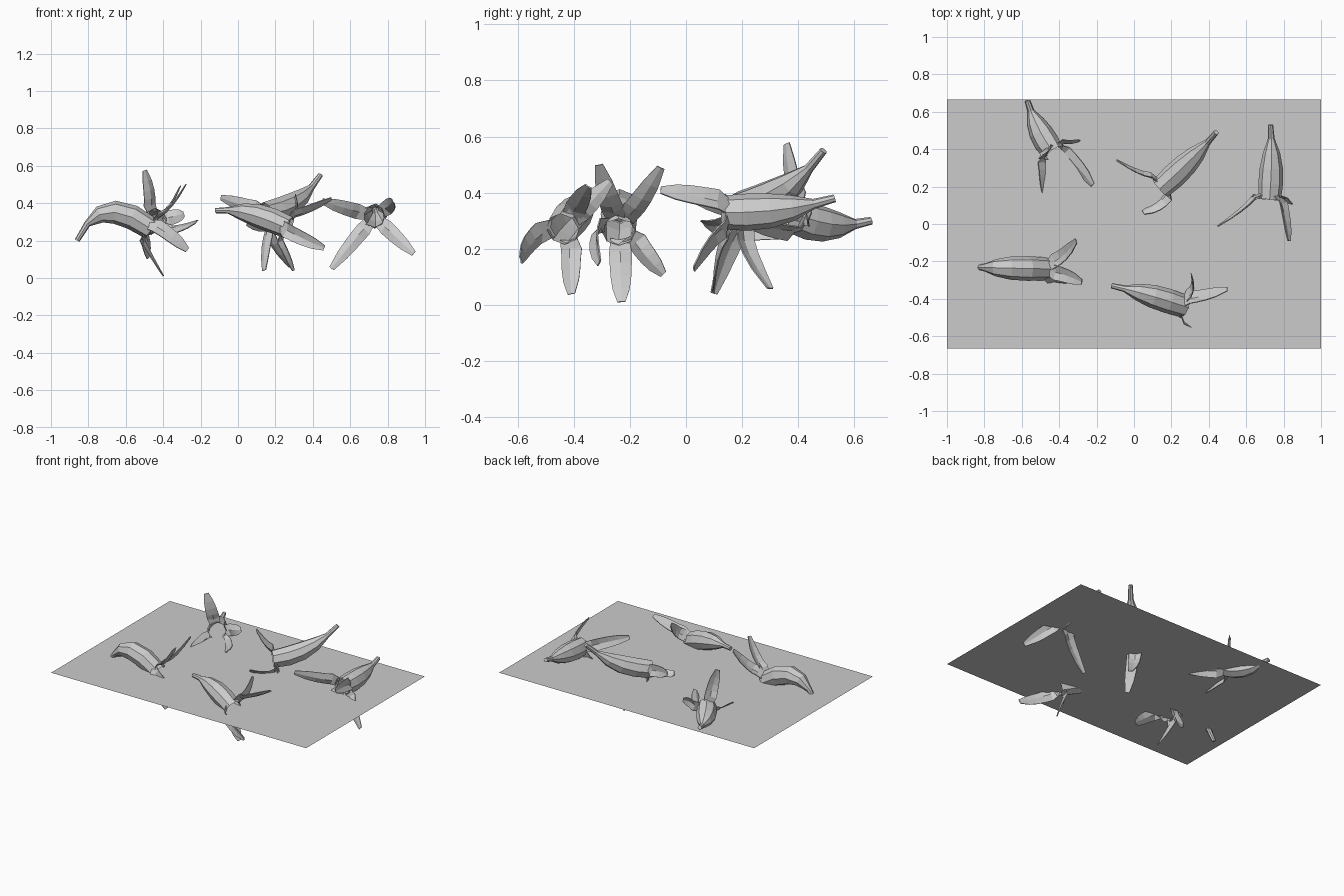
import bpy, bmesh, math
from mathutils import Vector as V

if "Cube" in bpy.data.objects:
    bpy.data.objects.remove(bpy.data.objects["Cube"])

SIDES = 8
RADII = (0.014, 0.018, 0.046, 0.062, 0.066, 0.060)   # stem to open end
STRIP = (0.8, 1.0, 0.95, 0.9, 0.75, 0.35)            # strip width along length


def bezier(a, b, c, t):
    return (1 - t) ** 2 * a + 2 * t * (1 - t) * b + t * t * c


def slope(a, b, c, t):
    return ((1 - t) * (b - a) + t * (c - b)).normalized()


def finish(name, bm, thick=0.0):
    me = bpy.data.meshes.new(name)
    bmesh.ops.recalc_face_normals(bm, faces=bm.faces)
    bm.to_mesh(me)
    bm.free()
    ob = bpy.data.objects.new(name, me)
    bpy.context.collection.objects.link(ob)
    if thick:
        ob.modifiers.new("skin", 'SOLIDIFY').thickness = thick


def bridge(bm, a, b, closed):
    n = len(a)
    for i in range(n if closed else n - 1):
        j = (i + 1) % n
        bm.faces.new((a[i], a[j], b[j], b[i]))


# Tapered hollow body: stem end capped, far end open
def body(name, curve):
    bm = bmesh.new()
    rings = []
    for i, r in enumerate(RADII):
        s = i / (len(RADII) - 1)
        p, t = bezier(*curve, s), slope(*curve, s)
        u = t.cross(V((0, 0, 1))).normalized()
        w = u.cross(t)
        angles = [2 * math.pi * k / SIDES for k in range(SIDES)]
        rings.append([bm.verts.new(p + r * (math.cos(a) * u + math.sin(a) * w))
                      for a in angles])
    bm.faces.new(rings[0])
    for a, b in zip(rings, rings[1:]):
        bridge(bm, a, b, True)
    finish(name, bm)


# Peel strip: leaves the open end along the axis and curls to its tip
def strip(name, c, axis, tip, width=0.08):
    d = tip - c
    along = d.dot(axis)
    radial = (d - along * axis).normalized()
    side = axis.cross(radial)
    reach = max(0.06, min(0.12, along * 0.5))
    p0 = c + radial * RADII[-1] * 0.95 - axis * 0.03
    curve = (p0, p0 + axis * reach + radial * 0.05, tip)
    bm = bmesh.new()
    rows = []
    for i, f in enumerate(STRIP):
        t = i / (len(STRIP) - 1)
        p = bezier(*curve, t)
        h = width * f / 2
        # cupped section, like skin from a round fruit
        sag = -side.cross(slope(*curve, t)) * h * 0.45 * (1 - 0.7 * t)
        if sag.dot(radial) < 0 and t == 0:
            sag = -sag
        rows.append([bm.verts.new(q) for q in (p - side * h - sag, p, p + side * h - sag)])
    for a, b in zip(rows, rows[1:]):
        bridge(bm, a, b, False)
    finish(name, bm, 0.005)


# Flat sheet under and through the peels
bpy.ops.mesh.primitive_plane_add(size=2, location=(0, 0, 0.27))
sheet = bpy.context.object
sheet.name = "ground_sheet"
sheet.scale.y = 0.665


# One peel: body through stem, middle and open end, then a strip to each tip
def peel(name, stem, middle, end, *tips):
    a, m, c = V(stem), V(middle), V(end)
    curve = (a, 2 * m - (a + c) / 2, c)
    body(name + "_body", curve)
    for i, tip in enumerate(tips):
        strip(f"{name}_strip_{i + 1}", c, slope(*curve, 1), V(tip))


peel("left_peel", (-.86, -.23, .20), (-.70, -.235, .35), (-.46, -.24, .26),
     (-.31, -.09, .49), (-.28, -.31, .50), (-.27, -.31, .15),
     (-.40, -.23, .01), (-.48, -.08, .11))
peel("front_peel", (-.12, -.33, .36), (.06, -.375, .345), (.27, -.44, .27),
     (.46, -.59, .16), (.50, -.35, .42), (.31, -.27, .44), (.30, -.41, .04))
peel("middle_peel", (.44, .49, .55), (.31, .35, .41), (.14, .19, .345),
     (.05, .06, .29), (-.09, .34, .43), (.14, .10, .04), (.28, .30, .06))
peel("back_left_peel", (-.57, .66, .30), (-.515, .52, .285), (-.43, .38, .315),
     (-.50, .36, .575), (-.22, .21, .30), (-.29, .45, .34), (-.48, .15, .25))
peel("right_peel", (.73, .53, .38), (.735, .34, .34), (.725, .13, .33),
     (.45, -.01, .41), (.83, -.09, .41), (.94, .03, .13), (.50, .10, .05))
